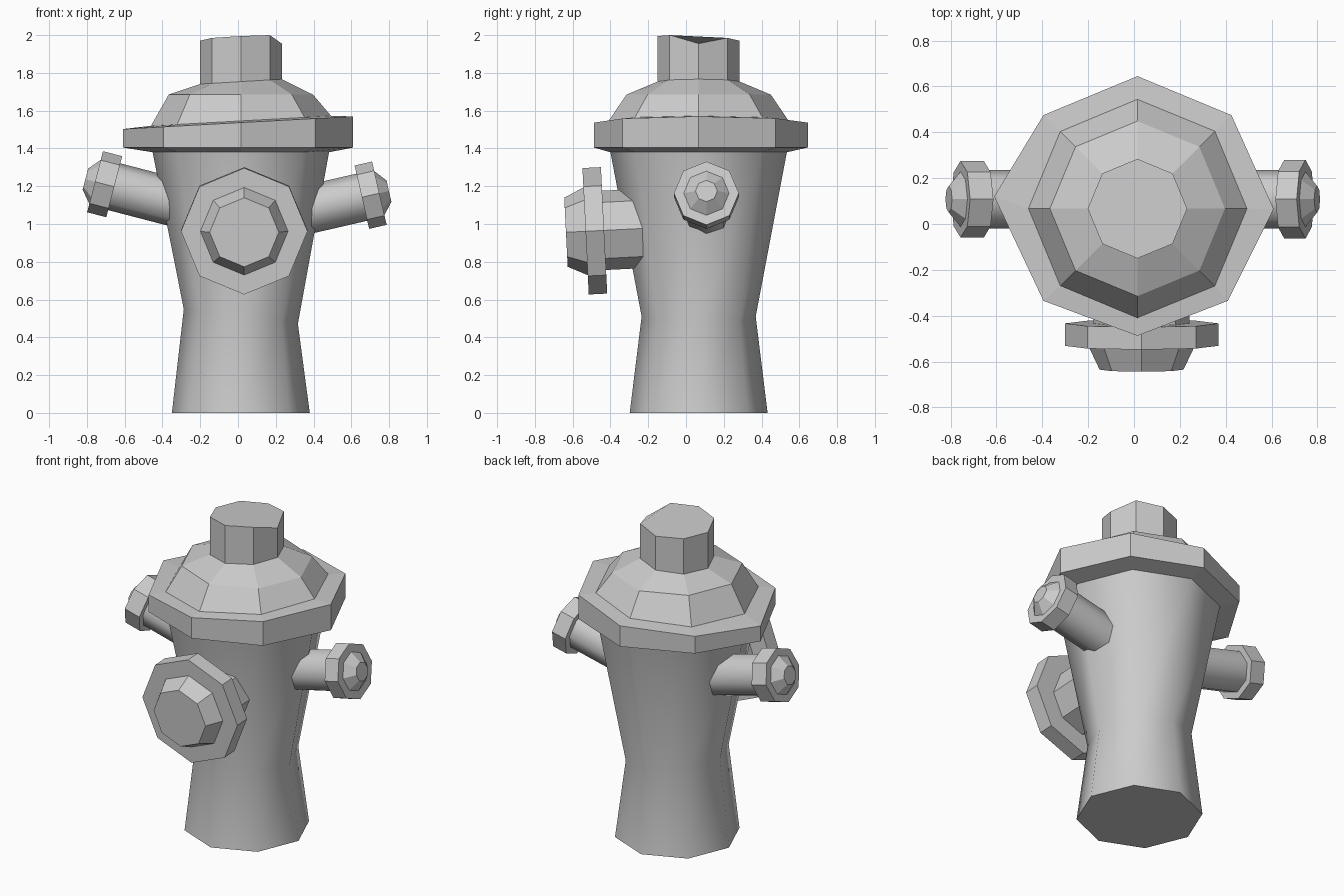
import bpy, math
from mathutils import Vector

if "Cube" in bpy.data.objects:
    bpy.data.objects.remove(bpy.data.objects["Cube"])

N = 8
CX, CY = 0.015, 0.067


def loft(name, rings, smooth=None):
    """Skin a stack of eight-point rings and close both ends."""
    verts = [p for r in rings for p in r]
    faces = [list(range(N))[::-1], [(len(rings) - 1) * N + i for i in range(N)]]
    for k in range(len(rings) - 1):
        for i in range(N):
            j = (i + 1) % N
            faces.append([k * N + i, k * N + j, (k + 1) * N + j, (k + 1) * N + i])
    me = bpy.data.meshes.new(name)
    me.from_pydata(verts, [], faces)
    me.update()
    ob = bpy.data.objects.new(name, me)
    bpy.context.collection.objects.link(ob)
    if smooth:
        bpy.ops.object.select_all(action='DESELECT')
        ob.select_set(True)
        bpy.context.view_layer.objects.active = ob
        bpy.ops.object.shade_smooth_by_angle(angle=math.radians(smooth))
    return ob


def ring(r, z, tilt=0.0, ry=None):
    """Horizontal octagon around the body axis, its plane sloping along x."""
    out = []
    for i in range(N):
        a = math.tau * i / N
        x = CX + r * math.cos(a)
        out.append((x, CY + (ry or r) * math.sin(a), z + tilt * x))
    return out


def turned(name, origin, axis, profile, smooth=None):
    """Octagonal turned part; profile holds (distance along axis, radius)."""
    o, d = Vector(origin), Vector(axis).normalized()
    side = Vector((0, 0, 1)).cross(d).normalized()
    up = d.cross(side)
    rings = [[o + d * s + (side * math.cos(math.tau * i / N)
                           + up * math.sin(math.tau * i / N)) * r for i in range(N)]
             for s, r in profile]
    return loft(name, rings, smooth)


# Waisted barrel with a slightly crooked waist
loft("body", [ring(0.365, 0), ring(0.302, 0.512, -0.13), ring(0.468, 1.385)], 60)

# Uneven flange under the bonnet
rim = [(0.61, 0.065), (0.425, 0.475), (0.015, 0.645), (-0.395, 0.475),
       (-0.61, 0.12), (-0.395, -0.335), (0.015, -0.488), (0.41, -0.335)]
loft("flange", [ring(0.468, 1.38),
                [(x, y, 1.405) for x, y in rim],
                [(x, y, 1.536 + 0.055 * x) for x, y in rim],
                ring(0.48, 1.545, 0.055)])

# Faceted bonnet
loft("bonnet", [ring(0.48, 1.54, 0.06), ring(0.382, 1.685), ring(0.217, 1.753, 0.06)])

# Top nut with a battered upper edge
nut_top = [1.955, 1.985, 1.97, 1.97, 1.97, 1.985, 1.995, 2.0]
loft("top_nut", [ring(0.217, 1.74, 0.06),
                 [(p[0], p[1], z) for p, z in zip(ring(0.217, 0), nut_top)]])

# Side outlets: pipe, collar and tapered end
for label, s, z, slope, rad, c0, c1, end in (
        ("right", 1, 1.06, 0.23, 0.172, 0.365, 0.46, 0.512),
        ("left", -1, 1.105, 0.26, 0.167, 0.367, 0.472, 0.525)):
    o, d = (0.3 * s, 0.108, z), (s, 0, slope)
    turned(label + "_outlet_pipe", o, d, [(-0.05, 0.128), (c0 + 0.02, 0.128)], 60)
    turned(label + "_outlet_collar", o, d, [(c0, rad), (c1, rad)])
    turned(label + "_outlet_end", o, d, [(c1 - 0.01, 0.12), (c1, 0.12), (end, 0.058)])

# Large front outlet
o, d = (0.033, -0.2, 0.978), (0, -1, -0.05)
turned("front_outlet_pipe", o, d, [(-0.03, 0.21), (0.25, 0.21)])
turned("front_outlet_collar", o, d, [(0.234, 0.335), (0.332, 0.335)])
turned("front_outlet_end", o, d, [(0.32, 0.232), (0.333, 0.232), (0.436, 0.183)])
